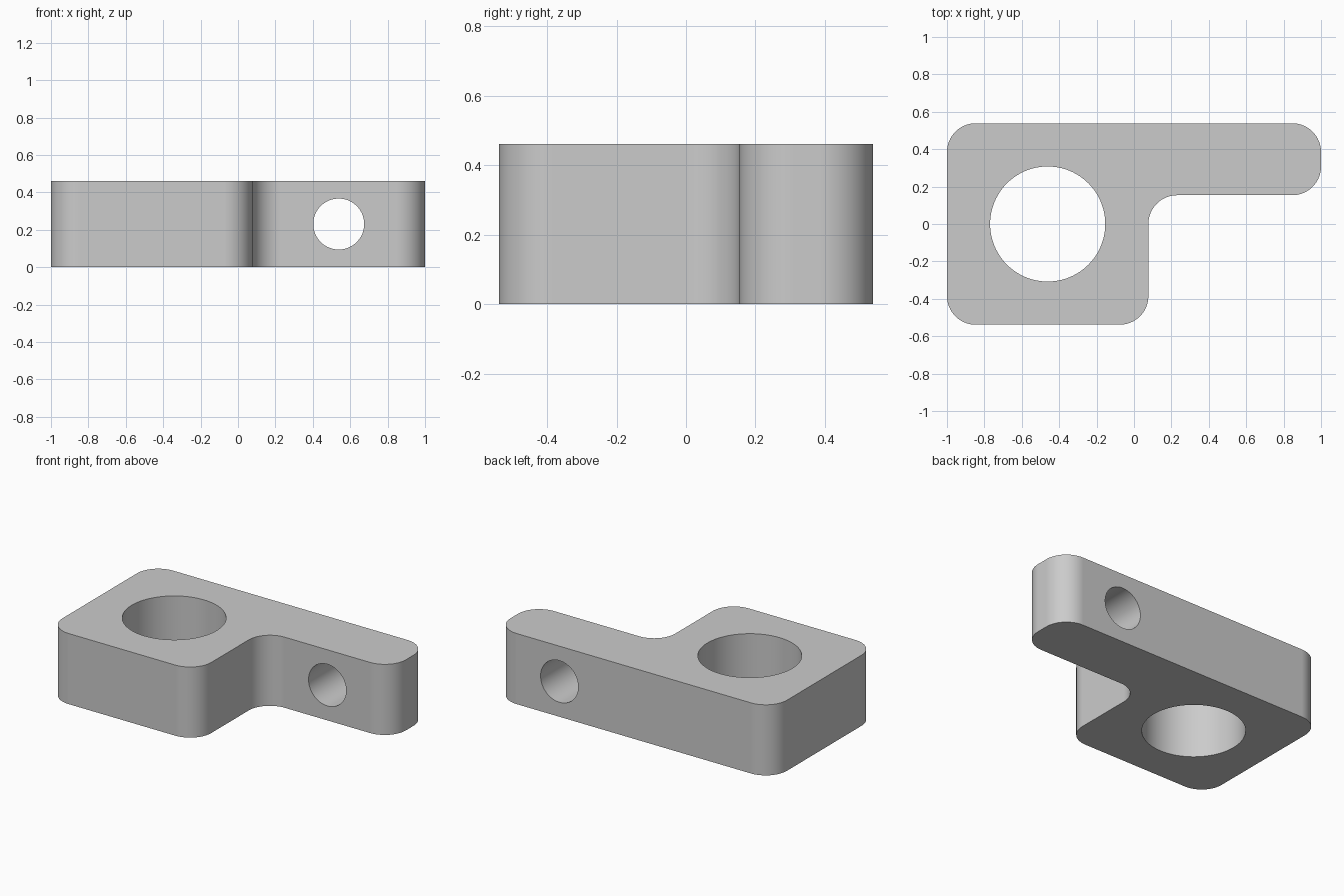
import bpy, bmesh, math
from mathutils import Vector, Matrix

cube = bpy.data.objects.get("Cube")
if cube:
    bpy.data.objects.remove(cube, do_unlink=True)

U = 1 / 13              # design unit: the bracket is 26 units long
HEIGHT = 6 * U
RADIUS = 2 * U          # every outer corner and the inner fillet

grey = bpy.data.materials.new("plain_grey")
grey.use_nodes = True
colour = (0.6, 0.6, 0.6, 1)
grey.diffuse_color = colour
grey.node_tree.nodes["Principled BSDF"].inputs["Base Color"].default_value = colour


def rounded(corners, r, steps=20):
    """Round each right-angled corner of a closed outline."""
    points = []
    for i, p in enumerate(corners):
        a = (corners[i - 1] - p).normalized()
        b = (corners[(i + 1) % len(corners)] - p).normalized()
        centre = p + (a + b) * r
        for k in range(steps + 1):
            t = math.pi / 2 * k / steps
            points.append(centre - b * r * math.cos(t) - a * r * math.sin(t))
    return points


def make_object(name, bm):
    bmesh.ops.recalc_face_normals(bm, faces=bm.faces)
    mesh = bpy.data.meshes.new(name)
    bm.to_mesh(mesh)
    bm.free()
    mesh.materials.append(grey)
    obj = bpy.data.objects.new(name, mesh)
    bpy.context.collection.objects.link(obj)
    return obj


def drill(target, name, radius, length, matrix):
    """Cut a round hole through the target with a temporary cylinder."""
    bm = bmesh.new()
    bmesh.ops.create_cone(bm, cap_ends=True, segments=96, radius1=radius,
                          radius2=radius, depth=length, matrix=matrix)
    cutter = make_object(name, bm)
    cutter.hide_render = True
    mod = target.modifiers.new(name, 'BOOLEAN')
    mod.operation = 'DIFFERENCE'
    mod.solver = 'EXACT'
    mod.object = cutter
    return cutter


# Bracket: square block with an arm along the back, extruded upward
outline = [Vector((x * U, y * U)) for x, y in
           [(-13, -7), (1, -7), (1, 2), (13, 2), (13, 7), (-13, 7)]]
bm = bmesh.new()
base = bm.faces.new([bm.verts.new((p.x, p.y, 0)) for p in rounded(outline, RADIUS)])
top = bmesh.ops.extrude_face_region(bm, geom=[base])
bmesh.ops.translate(bm, vec=(0, 0, HEIGHT),
                    verts=[v for v in top["geom"] if isinstance(v, bmesh.types.BMVert)])
bracket = make_object("bracket", bm)

# Large vertical bore and small cross hole through the arm
cutters = [
    drill(bracket, "main_bore_cutter", 4 * U, 1,
          Matrix.Translation((-6 * U, 0, HEIGHT / 2))),
    drill(bracket, "cross_hole_cutter", 1.77 * U, 10 * U,
          Matrix.Translation((7 * U, 4.5 * U, HEIGHT / 2)) @ Matrix.Rotation(math.pi / 2, 4, 'X')),
]

# Bake the cuts and remove the cutters
bpy.context.view_layer.update()
evaluated = bracket.evaluated_get(bpy.context.evaluated_depsgraph_get())
cut_mesh = bpy.data.meshes.new_from_object(evaluated)
bracket.modifiers.clear()
bracket.data = cut_mesh
for cutter in cutters:
    bpy.data.objects.remove(cutter, do_unlink=True)

# Smooth curved walls, crisp rims
for obj in bpy.context.selected_objects:
    obj.select_set(False)
bpy.context.view_layer.objects.active = bracket
bracket.select_set(True)
bpy.ops.object.shade_smooth_by_angle(angle=math.radians(30))
weighted = bracket.modifiers.new("weighted_normals", 'WEIGHTED_NORMAL')
weighted.keep_sharp = True
